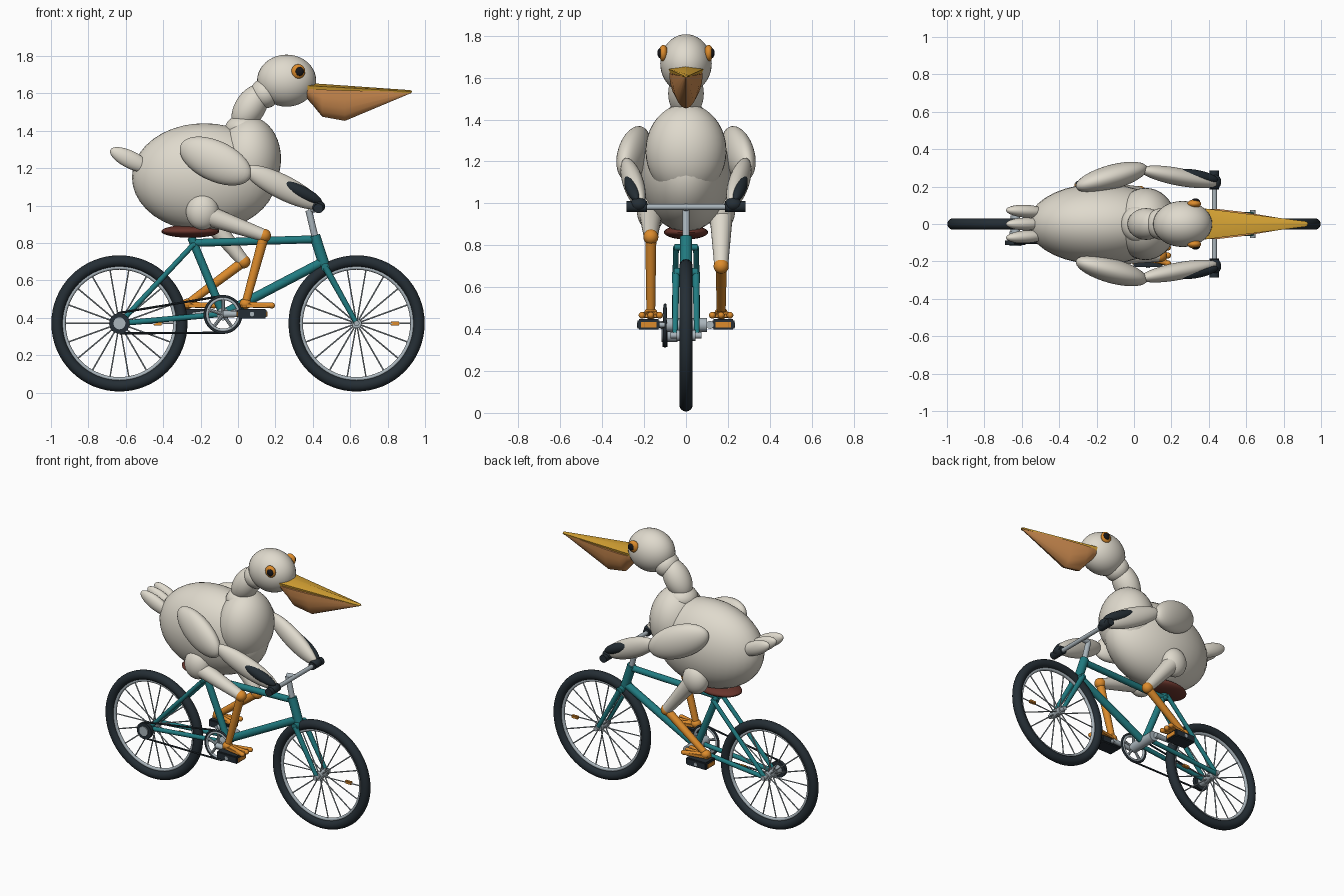
import bpy, bmesh, math
from mathutils import Vector, Matrix

if "Cube" in bpy.data.objects:
    bpy.data.objects.remove(bpy.data.objects["Cube"])

def mat(name, r, g, b):
    m = bpy.data.materials.new(name)
    m.diffuse_color = (r, g, b, 1)
    m.use_nodes = True
    m.node_tree.nodes["Principled BSDF"].inputs["Base Color"].default_value = m.diffuse_color
    return m

WHITE = mat("feather_white", .74, .70, .61)
TEAL = mat("teal_paint", .015, .20, .22)
ORANGE = mat("leg_orange", .72, .26, .025)
GOLD = mat("beak_gold", .70, .38, .035)
TAN = mat("pouch_tan", .68, .29, .09)
RUBBER = mat("dark_rubber", .018, .027, .035)
SILVER = mat("silver_metal", .40, .46, .50)
BROWN = mat("saddle_brown", .14, .035, .025)
BLACK = mat("pupil_black", .008, .008, .01)

def finish(name, bm, material):
    me = bpy.data.meshes.new(name)
    bmesh.ops.recalc_face_normals(bm, faces=bm.faces)
    bm.to_mesh(me)
    bm.free()
    me.materials.append(material)
    ob = bpy.data.objects.new(name, me)
    bpy.context.collection.objects.link(ob)
    return ob

def ball(name, c, r, material, d=(1, 0, 0)):
    """Ellipsoid with radii r, its local x axis along d."""
    bm = bmesh.new()
    rot = Vector(d).to_track_quat('X', 'Z').to_matrix().to_4x4()
    m = Matrix.Translation(c) @ rot @ Matrix.Diagonal((*r, 1))
    bmesh.ops.create_uvsphere(bm, u_segments=36, v_segments=20, radius=1, matrix=m)
    return finish(name, bm, material)

def add_rod(bm, a, b, r1, r2, n):
    a, b = Vector(a), Vector(b)
    rot = (b - a).to_track_quat('Z', 'Y').to_matrix().to_4x4()
    bmesh.ops.create_cone(bm, cap_ends=True, segments=n, radius1=r1, radius2=r2,
                          depth=(b - a).length, matrix=Matrix.Translation((a + b) / 2) @ rot)

def rod(name, a, b, r, material, r2=None, n=18):
    bm = bmesh.new()
    add_rod(bm, a, b, r, r if r2 is None else r2, n)
    return finish(name, bm, material)

def ring(name, c, R, r, material, n=64):
    bpy.ops.mesh.primitive_torus_add(location=c, rotation=(math.pi / 2, 0, 0), major_radius=R,
                                     minor_radius=r, major_segments=n, minor_segments=14)
    ob = bpy.context.object
    ob.name = name
    ob.data.materials.append(material)

def box(name, c, size, material, bevel=0):
    bm = bmesh.new()
    bmesh.ops.create_cube(bm, size=1, matrix=Matrix.Translation(c) @ Matrix.Diagonal((*size, 1)))
    if bevel:
        bmesh.ops.bevel(bm, geom=bm.edges[:], offset=bevel, segments=2, affect='EDGES')
    return finish(name, bm, material)

def loft(name, sections, material):
    bm = bmesh.new()
    loops = [[bm.verts.new(p) for p in s] for s in sections]
    n = len(loops[0])
    for s, t in zip(loops, loops[1:]):
        for i in range(n):
            j = (i + 1) % n
            bm.faces.new((s[i], s[j], t[j], t[i]))
    bm.faces.new(loops[0])
    bm.faces.new(loops[-1])
    return finish(name, bm, material)

# Wheels
WZ = .37
for tag, x in (("rear", -.634), ("front", .634)):
    ring(tag + "_tyre", (x, 0, WZ), .333, .031, RUBBER)
    ring(tag + "_rim", (x, 0, WZ), .298, .011, SILVER)
    bm = bmesh.new()
    for i in range(18):
        a = math.tau * i / 18
        u = Vector((math.cos(a), 0, math.sin(a)))
        s = .02 if i % 2 else -.02
        add_rod(bm, Vector((x, s, WZ)) + u * .02, Vector((x, 0, WZ)) + u * .298, .004, .004, 6)
    finish(tag + "_spokes", bm, SILVER)
    rod(tag + "_hub", (x, -.045, WZ), (x, .045, WZ), .026, SILVER)
    rod(tag + "_axle", (x, -.075, WZ), (x, .075, WZ), .015, SILVER)
    box(tag + "_reflector", (x + .205, 0, WZ), (.05, .022, .02), ORANGE, .004)

# Frame
BB, SEAT = (-.08, 0, .42), (-.24, 0, .80)
HEAD_TOP, HEAD_LOW = (.41, 0, .84), (.462, 0, .68)
rod("seat_tube", BB, (-.25, 0, .83), .022, TEAL)
rod("top_tube", SEAT, (.415, 0, .82), .021, TEAL)
rod("down_tube", BB, (.455, 0, .70), .025, TEAL)
rod("head_tube", HEAD_TOP, HEAD_LOW, .029, TEAL)
rod("fork_crown", (.467, -.058, .67), (.467, .058, .67), .022, TEAL)
rod("seat_stay_bridge", (-.24, -.055, .79), (-.24, .055, .79), .015, TEAL)
rod("bottom_bracket", (-.08, -.10, .42), (-.08, .10, .42), .034, SILVER)
for s in (-1, 1):
    rod("fork_blade", (.467, s * .048, .67), (.634, s * .052, WZ), .018, TEAL, .013)
    rod("seat_stay", (-.24, s * .048, .79), (-.634, s * .055, WZ), .014, TEAL)
    rod("chain_stay", (-.08, s * .045, .42), (-.634, s * .055, WZ), .015, TEAL)

# Saddle and handlebar
ball("saddle", (-.255, 0, .862), (.155, .105, .034), BROWN)
rod("seat_post", (-.24, 0, .80), (-.257, 0, .85), .015, SILVER)
rod("stem", HEAD_TOP, (.378, 0, .975), .018, SILVER)
rod("stem_arm", (.374, 0, .978), (.43, 0, .983), .017, SILVER)
rod("handlebar", (.43, -.28, .983), (.43, .28, .983), .014, SILVER)

# Drivetrain
CY = -.10
ring("chainring", (-.08, CY, .418), .097, .007, RUBBER)
ring("chainring_inner", (-.08, CY, .418), .084, .008, SILVER)
for i in range(5):
    a = math.tau * i / 5 + .3
    rod("spider_arm", (-.08, CY, .418), (-.08 + .085 * math.cos(a), CY, .418 + .085 * math.sin(a)),
        .009, SILVER, n=8)
rod("rear_cog", (-.634, CY - .012, WZ), (-.634, CY + .012, WZ), .055, RUBBER, n=24)
rod("cog_cap", (-.634, CY - .018, WZ), (-.634, -.04, WZ), .032, SILVER)
rod("chain_top", (-.642, CY, WZ + .055), (-.09, CY, .516), .006, RUBBER, n=8)
rod("chain_bottom", (-.634, CY, WZ - .053), (-.08, CY, .32), .006, RUBBER, n=8)

# Body, tail, chest, neck, head
ball("body", (-.18, 0, 1.152), (.387, .216, .288), WHITE)
ball("chest", (.062, 0, 1.25), (.168, .193, .225), WHITE)
for s in (-1, 0, 1):
    ball("tail_feather", (-.575, s * .068, 1.245), (.12, .034, .047), WHITE, (-.85, s * .05, .42))
ball("neck_base", (.03, 0, 1.41), (.10, .10, .075), WHITE)
ball("neck", (.065, 0, 1.525), (.135, .085, .082), WHITE, (.5, 0, .8))
ball("nape", (.145, 0, 1.60), (.08, .084, .08), WHITE)
ball("head", (.26, 0, 1.668), (.158, .123, .139), WHITE)

# Beak: ridged upper bill over a hanging pouch
bill = []
for x, w, top, low in ((.36, .085, 1.648, 1.618), (.92, .014, 1.616, 1.602), (.93, .006, 1.612, 1.604)):
    bill.append([(x, -w, top - .006), (x, 0, top + w * .1), (x, w, top - .006), (x, w * .9, low), (x, -w * .9, low)])
loft("upper_bill", bill, GOLD)
pouch = []
for x, w, top, d in ((.35, .07, 1.622, .03), (.40, .08, 1.622, .085), (.45, .08, 1.62, .145),
                     (.572, .066, 1.616, .163), (.925, .008, 1.607, .006)):
    pouch.append([(x, w * math.cos(math.pi * i / 10), top - d * math.sin(math.pi * i / 10)) for i in range(11)])
loft("pouch", pouch, TAN)

# Paired parts: eyes, wings, hands, legs and pedals
for s, knee, foot_x in ((-1, (.14, .84), .075), (1, (.03, .70), -.235)):
    ball("eye_ring", (.322, s * .108, 1.717), (.037, .022, .039), ORANGE)
    ball("pupil", (.329, s * .122, 1.717), (.023, .015, .024), BLACK)

    ball("upper_wing", (-.12, s * .25, 1.238), (.212, .066, .108), WHITE, (.87, s * .24, -.40))
    arm = Vector((.40, -s * .075, -.20))
    ball("forewing", (.24, s * .252, 1.098), (.235, .047, .066), WHITE, arm)
    ball("wing_tip_feathers", (.335, s * .256, 1.074), (.128, .033, .034), RUBBER, arm)
    rod("grip", (.43, s * .185, .985), (.43, s * .285, .985), .026, RUBBER)
    ball("hand", (.43, s * .225, .995), (.036, .042, .032), RUBBER)

    y = s * .168
    K = (knee[0], y, knee[1])
    ankle = (foot_x - .035, y, .475)
    ball("hip", (-.19, s * .165, .968), (.088, .07, .098), WHITE)
    rod("thigh", (-.17, y, .95), K, .056, WHITE, .033, 24)
    ball("knee", K, (.036, .036, .036), ORANGE)
    rod("shin", K, ankle, .027, ORANGE, .021)
    ball("ankle", ankle, (.032, .032, .028), ORANGE)
    # Webbed foot: tapered plate with three toes
    heel, toe = foot_x - .06, foot_x + .10
    loft("foot_web", [[(x, y - w, .455), (x, y + w, .455), (x, y + w, .473), (x, y - w, .473)]
                      for x, w in ((heel, .022), (toe, .052))], ORANGE)
    for t in (-1, 0, 1):
        tip = (toe + .005, y + t * .042, .466)
        rod("toe", (heel + .02, y, .47), tip, .015, ORANGE, n=12)
        ball("toe_tip", tip, (.018, .016, .016), ORANGE)
    # Crank and pedal with reflectors
    rod("crank", (-.08, s * .115, .42), (foot_x, s * .115, .42), .019, SILVER, .014)
    rod("pedal_axle", (foot_x, s * .10, .42), (foot_x, s * .234, .42), .012, SILVER)
    box("pedal", (foot_x, s * .178, .422), (.155, .105, .05), RUBBER, .006)
    for e in (-1, 1):
        box("pedal_reflector", (foot_x + e * .078, s * .178, .42), (.008, .075, .026), ORANGE)

# Smooth shading with sharp edges kept
bpy.ops.object.select_all(action='SELECT')
bpy.context.view_layer.objects.active = bpy.data.objects["body"]
bpy.ops.object.shade_smooth_by_angle(angle=math.radians(35))
